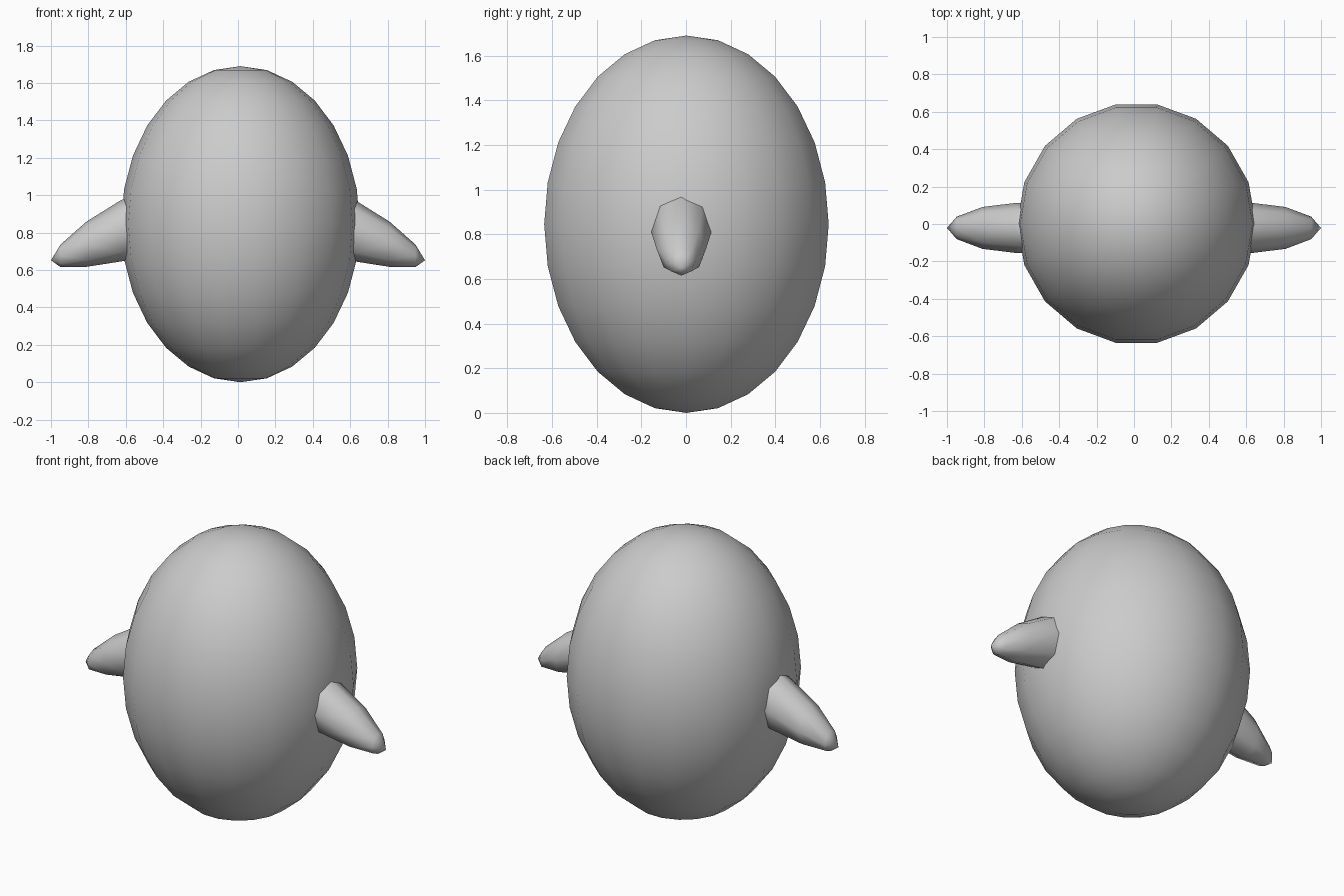
import bpy, bmesh
from math import cos, sin, pi
from mathutils import Matrix

cube = bpy.data.objects.get("Cube")
if cube:
    bpy.data.objects.remove(cube, do_unlink=True)

grey = bpy.data.materials.new("light grey")
grey.use_nodes = True
grey.diffuse_color = (0.6, 0.6, 0.6, 1)
grey.node_tree.nodes["Principled BSDF"].inputs["Base Color"].default_value = (0.6, 0.6, 0.6, 1)


def finish(name, bm):
    """Turn a bmesh into a smooth shaded object."""
    bmesh.ops.recalc_face_normals(bm, faces=bm.faces)
    for f in bm.faces:
        f.smooth = True
    mesh = bpy.data.meshes.new(name)
    bm.to_mesh(mesh)
    bm.free()
    mesh.materials.append(grey)
    obj = bpy.data.objects.new(name, mesh)
    bpy.context.collection.objects.link(obj)
    return obj


# Egg-shaped body, with a vertex column on the front and the back
bm = bmesh.new()
bmesh.ops.create_uvsphere(bm, u_segments=18, v_segments=14, radius=1,
                          matrix=Matrix.Rotation(pi / 2, 4, 'Z'))
bmesh.ops.scale(bm, vec=(0.638, 0.647, 0.845), verts=bm.verts)
bmesh.ops.translate(bm, vec=(0.013, 0.002, 0.845), verts=bm.verts)
finish("body", bm)

# Drooping arms: upright eight-sided rings of (x, centre z, half height, half depth)
RINGS = [(0.52, 0.845, 0.18, 0.137), (0.63, 0.808, 0.163, 0.134),
         (0.81, 0.738, 0.121, 0.112), (0.948, 0.676, 0.061, 0.06)]
TIP = (1.0, 0.652)
ARM_Y = -0.021
SIDES = 8


def arm(name, side):
    bm = bmesh.new()
    loops = []
    for x, z, h, d in RINGS:
        loops.append([bm.verts.new((side * x,
                                    ARM_Y + d * sin(2 * pi * i / SIDES),
                                    z + h * cos(2 * pi * i / SIDES)))
                      for i in range(SIDES)])
    tip = bm.verts.new((side * TIP[0], ARM_Y, TIP[1]))
    for i in range(SIDES):
        j = (i + 1) % SIDES
        for a, b in zip(loops, loops[1:]):
            bm.faces.new((a[i], a[j], b[j], b[i]))
        bm.faces.new((loops[-1][i], loops[-1][j], tip))
    bm.faces.new(loops[0])
    return finish(name, bm)


arm("left_arm", 1)
arm("right_arm", -1)
